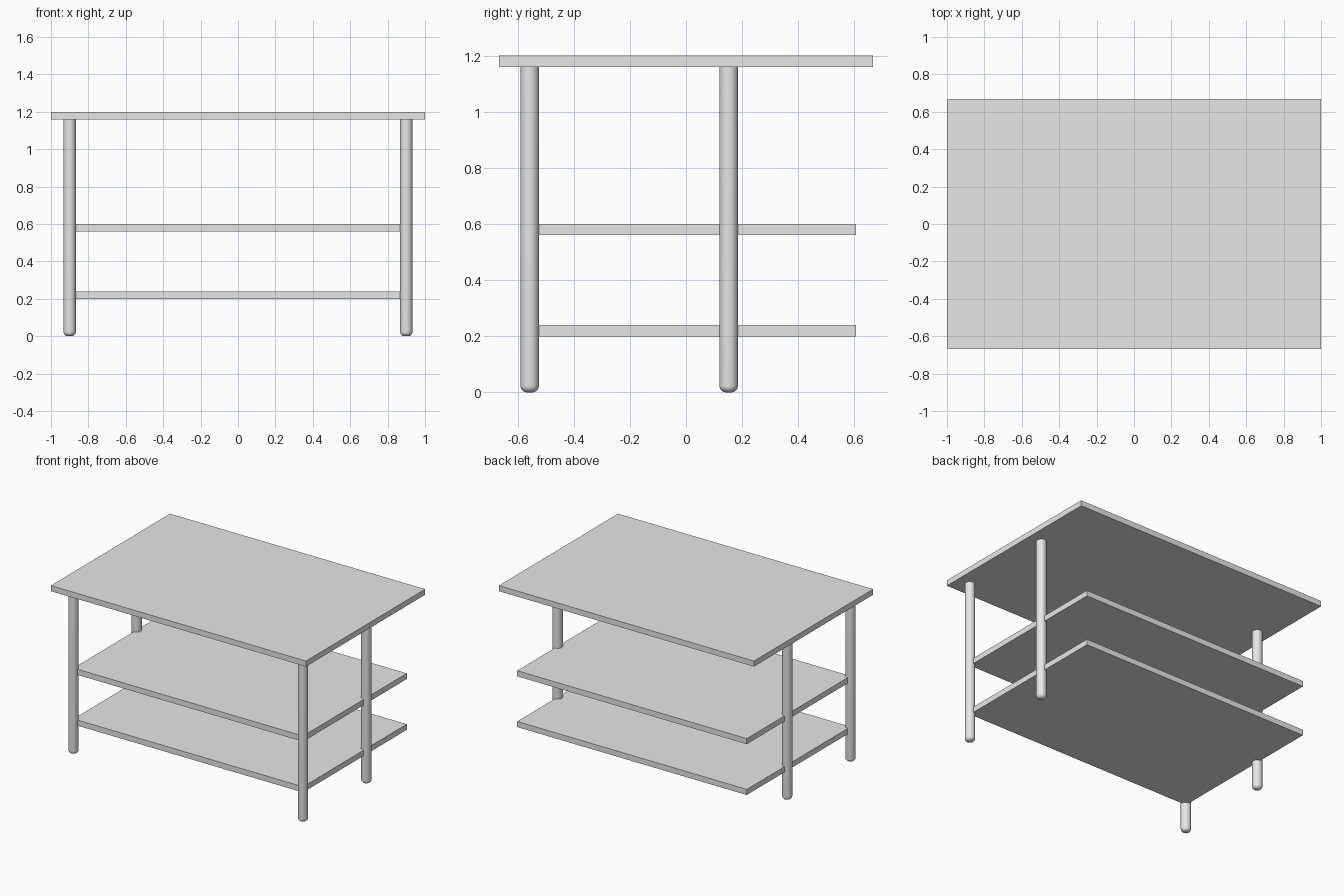
import bpy, bmesh, math
from mathutils import Matrix

cube = bpy.data.objects.get("Cube")
if cube:
    bpy.data.objects.remove(cube, do_unlink=True)

grey = bpy.data.materials.new("light_grey")
grey.use_nodes = True
grey.diffuse_color = (0.8, 0.8, 0.8, 1)
grey.node_tree.nodes["Principled BSDF"].inputs["Base Color"].default_value = (0.8, 0.8, 0.8, 1)

BOARD = 0.04          # board thickness
LEG_R = 0.033
LEG_X = 0.90
FRONT_Y, BACK_Y = -0.557, 0.152
TOP_Z = 1.20


def add_object(name, bm):
    bmesh.ops.recalc_face_normals(bm, faces=bm.faces)
    mesh = bpy.data.meshes.new(name)
    bm.to_mesh(mesh)
    bm.free()
    mesh.materials.append(grey)
    obj = bpy.data.objects.new(name, mesh)
    bpy.context.collection.objects.link(obj)
    return obj


def board(name, half_x, y0, y1, top):
    bm = bmesh.new()
    place = Matrix.Translation((0, (y0 + y1) / 2, top - BOARD / 2))
    size = Matrix.Diagonal((2 * half_x, y1 - y0, BOARD, 1))
    bmesh.ops.create_cube(bm, size=1, matrix=place @ size)
    return add_object(name, bm)


def leg(name, x, y):
    # Lathe a profile with a rounded foot around the leg's axis
    height, fillet, steps = TOP_Z - BOARD, 0.024, 8
    profile = [(0, 0)]
    for i in range(steps + 1):
        a = math.pi / 2 * i / steps
        profile.append((LEG_R - fillet + fillet * math.sin(a), fillet - fillet * math.cos(a)))
    profile += [(LEG_R, height), (0, height)]
    bm = bmesh.new()
    verts = [bm.verts.new((r, 0, z)) for r, z in profile]
    edges = [bm.edges.new(pair) for pair in zip(verts, verts[1:])]
    bmesh.ops.spin(bm, geom=verts + edges, cent=(0, 0, 0), axis=(0, 0, 1),
                   angle=math.tau, steps=40, use_merge=True)
    bmesh.ops.remove_doubles(bm, verts=bm.verts, dist=0.0001)
    obj = add_object(name, bm)
    obj.location = (x, y, 0)
    bpy.ops.object.select_all(action="DESELECT")
    obj.select_set(True)
    bpy.context.view_layer.objects.active = obj
    bpy.ops.object.shade_smooth_by_angle(angle=math.radians(40))


# Table top and the two shelves, whose front corners run into the legs
board("table_top", 1.0, -0.667, 0.667, TOP_Z)
board("upper_shelf", LEG_X, FRONT_Y, 0.605, 0.60)
board("lower_shelf", LEG_X, FRONT_Y, 0.605, 0.24)

# Four round legs
for side, x in (("left", LEG_X), ("right", -LEG_X)):
    leg("front_leg_" + side, x, FRONT_Y)
    leg("back_leg_" + side, x, BACK_Y)
